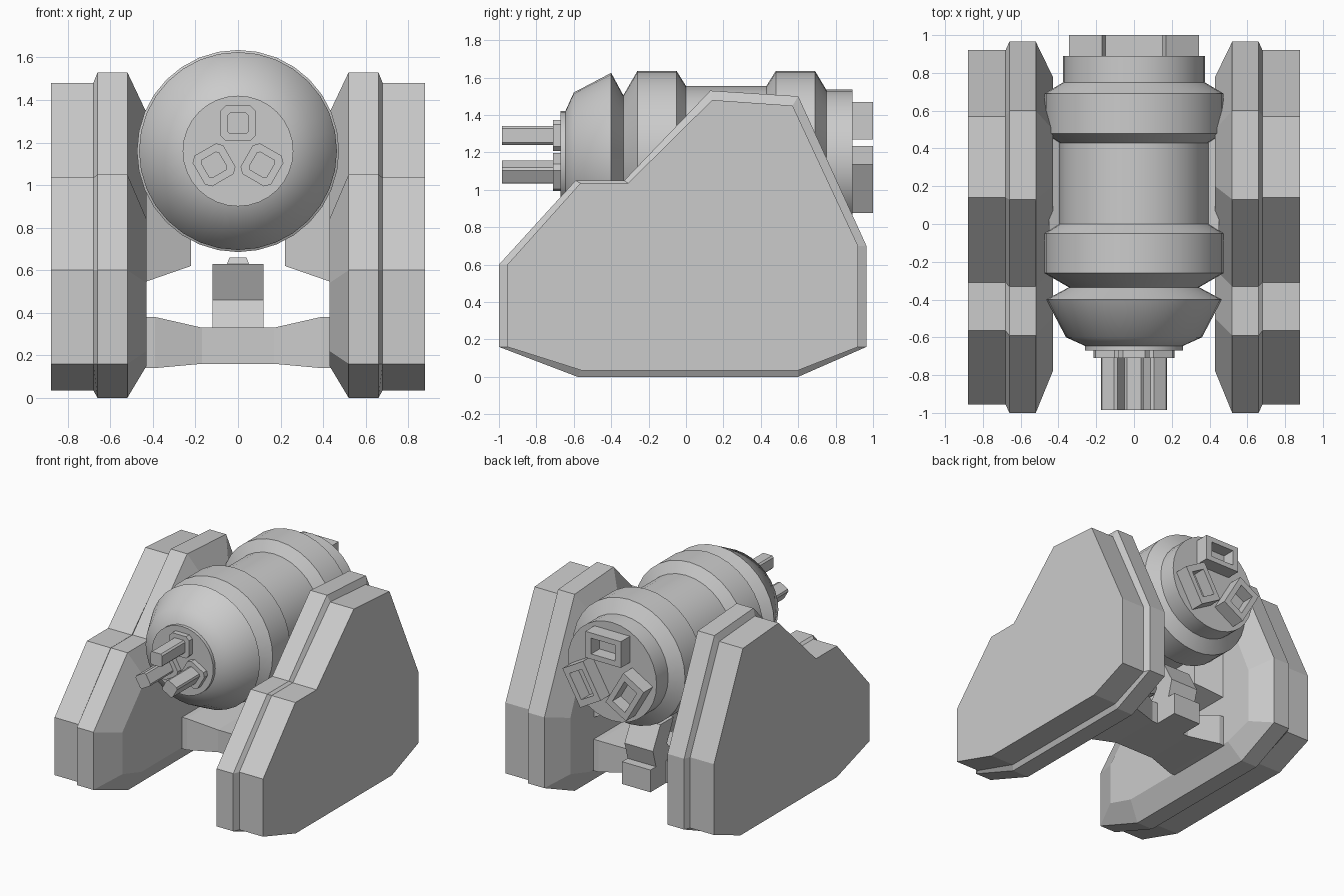
import bpy, bmesh
from math import sin, cos, pi, radians
from mathutils import Matrix

if "Cube" in bpy.data.objects:
    bpy.data.objects.remove(bpy.data.objects["Cube"])

AXIS_Z = 1.16   # height of the central drum's axis


def finish(name, bm, smooth=None):
    bmesh.ops.recalc_face_normals(bm, faces=bm.faces)
    me = bpy.data.meshes.new(name)
    bm.to_mesh(me)
    bm.free()
    ob = bpy.data.objects.new(name, me)
    bpy.context.collection.objects.link(ob)
    if smooth:
        bpy.ops.object.select_all(action='DESELECT')
        ob.select_set(True)
        bpy.context.view_layer.objects.active = ob
        bpy.ops.object.shade_smooth_by_angle(angle=radians(smooth))
    return ob


def loft(bm, rings):
    """Skin a list of equal-length point rings and cap both ends."""
    loops = [[bm.verts.new(p) for p in r] for r in rings]
    n = len(loops[0])
    for a, b in zip(loops, loops[1:]):
        for i in range(n):
            j = (i + 1) % n
            bm.faces.new((a[i], a[j], b[j], b[i]))
    bm.faces.new(loops[0])
    return bm.faces.new(loops[-1])


def ring(x, pts):
    return [(x, y, z) for y, z in pts]


def rect(x, y0, y1, z0, z1):
    return ring(x, [(y0, z0), (y1, z0), (y1, z1), (y0, z1)])


def octagon(y, half, cut, zc):
    """Square with cut corners in the xz plane."""
    h, c = half, half - cut
    pts = [(c, -h), (h, -c), (h, c), (c, h), (-c, h), (-h, c), (-h, -c), (-c, -h)]
    return [(x, y, z + zc) for x, z in pts]


# Side housings: one profile at three sizes
full = [(-1, .16), (-1, .6), (-.59, 1.05), (-.33, 1.05), (.13, 1.53),
        (.6, 1.5), (.965, .7), (.965, .16), (.6, 0), (-.58, 0)]
inset = [(-.955, .16), (-.955, .6), (-.565, 1.035), (-.31, 1.035), (.14, 1.48),
         (.57, 1.45), (.92, .7), (.92, .16), (.6, .035), (-.56, .035)]
inner = [(-.78, .22), (-.78, .54), (-.5, .84), (-.24, .84), (.2, 1.34),
         (.5, 1.32), (.78, .65), (.78, .22), (.55, .15), (-.55, .15)]
for side, s in (("left", -1), ("right", 1)):
    bm = bmesh.new()
    loft(bm, [ring(s * x, p) for x, p in
              ((.43, inner), (.52, full), (.66, full), (.68, inset), (.88, inset))])
    finish(side + "_housing", bm)

    # Brackets that carry the drum
    bm = bmesh.new()
    loft(bm, [rect(s * .45, -.04, .5, .54, 1.2), rect(s * .22, .06, .42, .62, 1.1)])
    finish(side + "_drum_bracket", bm)

# Cross beam, flared towards the housings
bm = bmesh.new()
loft(bm, [rect(-.45, -.06, .5, .14, .38), rect(-.39, -.06, .5, .14, .38),
          rect(-.17, 0, .41, .16, .33), rect(.17, 0, .41, .16, .33),
          rect(.39, -.06, .5, .14, .38), rect(.45, -.06, .5, .14, .38)])
finish("cross_beam", bm)

# Rear foot block, bent arm and its top pad
bm = bmesh.new()
loft(bm, [rect(x, .38, .6, .16, .33) for x in (-.12, .12)])
finish("rear_foot", bm)
arm = [(.3, .32), (.53, .32), (.57, .46), (.48, .63), (.32, .63), (.4, .46)]
bm = bmesh.new()
loft(bm, [ring(x, arm) for x in (-.12, .12)])
finish("support_arm", bm)
bm = bmesh.new()
loft(bm, [[(sx * w, .4 + sy * w, z) for sx, sy in ((-1, -1), (1, -1), (1, 1), (-1, 1))]
          for w, z in ((.055, .62), (.04, .66))])
finish("arm_pad", bm)

# Drum: lathe profile of (y, radius)
profile = [(-.67, .26), (-.645, .26), (-.6, .36), (-.4, .465), (-.335, .345),
           (-.26, .475), (-.05, .475), (0, .395), (.43, .395), (.48, .475),
           (.69, .475), (.75, .375), (.89, .375)]
N = 32
bm = bmesh.new()
loft(bm, [[(r * cos(2 * pi * i / N), y, AXIS_Z + r * sin(2 * pi * i / N))
           for i in range(N)] for y, r in profile])
finish("drum", bm, 50)

# Three front rods with collars, and three hollow rear blocks
for k in range(3):
    turn = Matrix.Translation((0, 0, AXIS_Z)) @ Matrix.Rotation(2 * pi * k / 3, 4, 'Y')

    bm = bmesh.new()
    loft(bm, [octagon(y, .083, .025, .13) for y in (-.66, -.71)])
    bm.transform(turn)
    finish(f"rod_collar_{k + 1}", bm)

    bm = bmesh.new()
    loft(bm, [octagon(y, .05, .012, .13) for y in (-.7, -.985)])
    bm.transform(turn)
    finish(f"front_rod_{k + 1}", bm)

    bm = bmesh.new()
    block = [(-.15, .11), (.15, .11), (.15, .31), (-.15, .31)]
    pocket = [(-.1, .15), (.1, .15), (.1, .27), (-.1, .27)]
    loft(bm, [[(x, y, z) for x, z in p] for p, y in
              ((block, .87), (block, 1), (pocket, 1), (pocket, .9))])
    bm.transform(turn)
    finish(f"rear_block_{k + 1}", bm)
